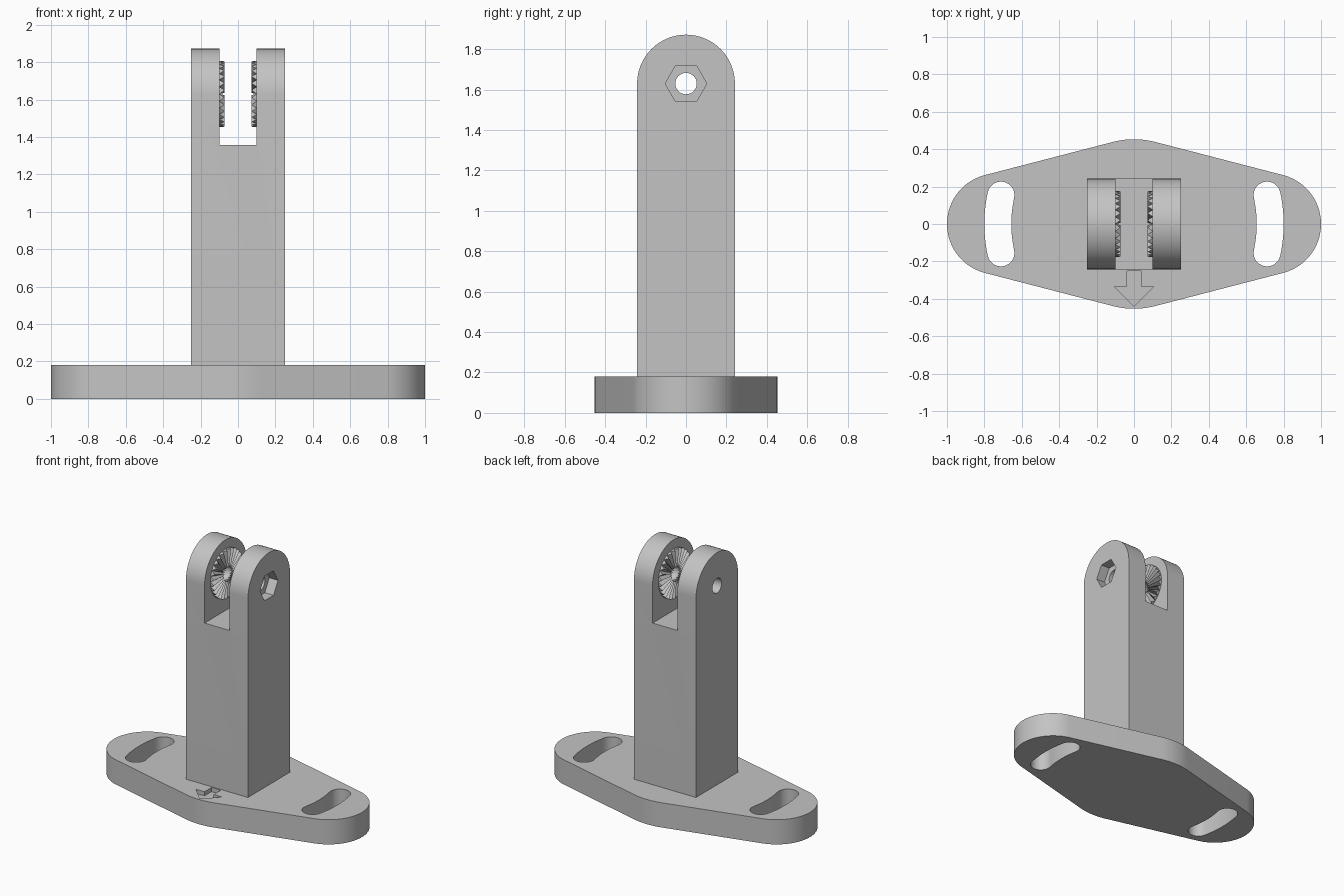
import bpy, bmesh
from math import sin, cos, pi, asin

cube = bpy.data.objects.get("Cube")
if cube:
    bpy.data.objects.remove(cube, do_unlink=True)

grey = bpy.data.materials.new("light grey plastic")
grey.use_nodes = True
grey.diffuse_color = (0.55, 0.55, 0.55, 1)
grey.node_tree.nodes["Principled BSDF"].inputs["Base Color"].default_value = (0.55, 0.55, 0.55, 1)

PLATE_TOP = 0.18
PIVOT = 1.63      # height of the hinge axis
ARM_R = 0.242     # half depth of the column
GAP = 0.10        # half width of the fork gap
BOLT_R = 0.053


def arc(cx, cy, r, start, end, n):
    return [(cx + r * cos(start + (end - start) * i / n),
             cy + r * sin(start + (end - start) * i / n)) for i in range(n + 1)]


def make_object(name, bm):
    bmesh.ops.recalc_face_normals(bm, faces=bm.faces)
    mesh = bpy.data.meshes.new(name)
    bm.to_mesh(mesh)
    bm.free()
    obj = bpy.data.objects.new(name, mesh)
    bpy.context.collection.objects.link(obj)
    mesh.materials.append(grey)
    return obj


def prism(name, outline, axis, low, high):
    """Extrude a 2D outline along Z (outline in x, y) or X (outline in y, z)."""
    bm = bmesh.new()
    rings = [[bm.verts.new((a, b, h) if axis == "Z" else (h, a, b)) for a, b in outline]
             for h in (low, high)]
    for ring in rings:
        bm.faces.new(ring)
    n = len(outline)
    for i in range(n):
        j = (i + 1) % n
        bm.faces.new((rings[0][i], rings[0][j], rings[1][j], rings[1][i]))
    return make_object(name, bm)


def activate(obj):
    bpy.ops.object.select_all(action="DESELECT")
    obj.select_set(True)
    bpy.context.view_layer.objects.active = obj


def cut(target, cutter):
    cutter.hide_render = True
    mod = target.modifiers.new("cut", "BOOLEAN")
    mod.operation = "DIFFERENCE"
    mod.solver = "EXACT"
    mod.object = cutter
    activate(target)
    bpy.ops.object.modifier_apply(modifier=mod.name)
    bpy.data.objects.remove(cutter, do_unlink=True)


def smooth(obj):
    activate(obj)
    bpy.ops.object.shade_smooth_by_angle(angle=pi / 6)


# Base plate: hull of a large middle circle and two smaller end circles
mid_r, end_r = 0.453, 0.27
end_x = 1 - end_r
t = pi / 2 - asin((mid_r - end_r) / end_x)
outline = (arc(end_x, 0, end_r, -t, t, 40) + arc(0, 0, mid_r, t, pi - t, 12)
           + arc(-end_x, 0, end_r, pi - t, pi + t, 40)
           + arc(0, 0, mid_r, pi + t, 2 * pi - t, 12))
base_plate = prism("base_plate", outline, "Z", 0, PLATE_TOP)

# Curved mounting slots, concentric with the plate
slot_r, half_w, sweep = 0.728, 0.072, 0.214
for turn in (0, pi):
    a, b = turn - sweep, turn + sweep
    slot = (arc(0, 0, slot_r + half_w, a, b, 16)
            + arc(slot_r * cos(b), slot_r * sin(b), half_w, b, b + pi, 16)[1:-1]
            + arc(0, 0, slot_r - half_w, b, a, 16)
            + arc(slot_r * cos(a), slot_r * sin(a), half_w, a + pi, a + 2 * pi, 16)[1:-1])
    cut(base_plate, prism("slot_cutter", slot, "Z", -0.1, 0.3))

# Recessed direction arrow pointing to the front
half = [(0.037, -0.252), (0.037, -0.333), (0.106, -0.333)]
arrow = half + [(0, -0.44)] + [(-x, y) for x, y in reversed(half)]
cut(base_plate, prism("arrow_cutter", arrow, "Z", PLATE_TOP - 0.03, 0.3))
smooth(base_plate)

# Upright column with a rounded top
profile = [(-ARM_R, PLATE_TOP - 0.01), (ARM_R, PLATE_TOP - 0.01)] + arc(0, PIVOT, ARM_R, 0, pi, 48)
column = prism("column", profile, "X", -0.25, 0.25)

# Fork gap, bolt hole and hexagonal nut pocket
gap = [(-0.4, 1.357), (0.4, 1.357), (0.4, 2.1), (-0.4, 2.1)]
cut(column, prism("gap_cutter", gap, "X", -GAP, GAP))
cut(column, prism("bolt_cutter", arc(0, PIVOT, BOLT_R, 0, 2 * pi, 32)[:-1], "X", -0.4, 0.4))
cut(column, prism("nut_cutter", arc(0, PIVOT, 0.103, 0, 2 * pi, 6)[:-1], "X", 0.18, 0.4))
smooth(column)


# Toothed locking rings on the inner faces of the fork
def toothed_ring(name, side, teeth=28, outer=0.176):
    bm = bmesh.new()
    count = teeth * 2
    rows = []
    for i in range(count):
        ang = 2 * pi * i / count
        front = 0.0995 if i % 2 == 0 else 0.072
        rows.append([bm.verts.new((side * x, r * cos(ang), PIVOT + r * sin(ang)))
                     for r, x in ((BOLT_R, front), (outer, front),
                                  (outer, GAP + 0.01), (BOLT_R, GAP + 0.01))])
    for i in range(count):
        p, q = rows[i], rows[(i + 1) % count]
        for k in range(4):
            m = (k + 1) % 4
            bm.faces.new((p[k], p[m], q[m], q[k]))
    return make_object(name, bm)


toothed_ring("left_toothed_ring", 1)
toothed_ring("right_toothed_ring", -1)
